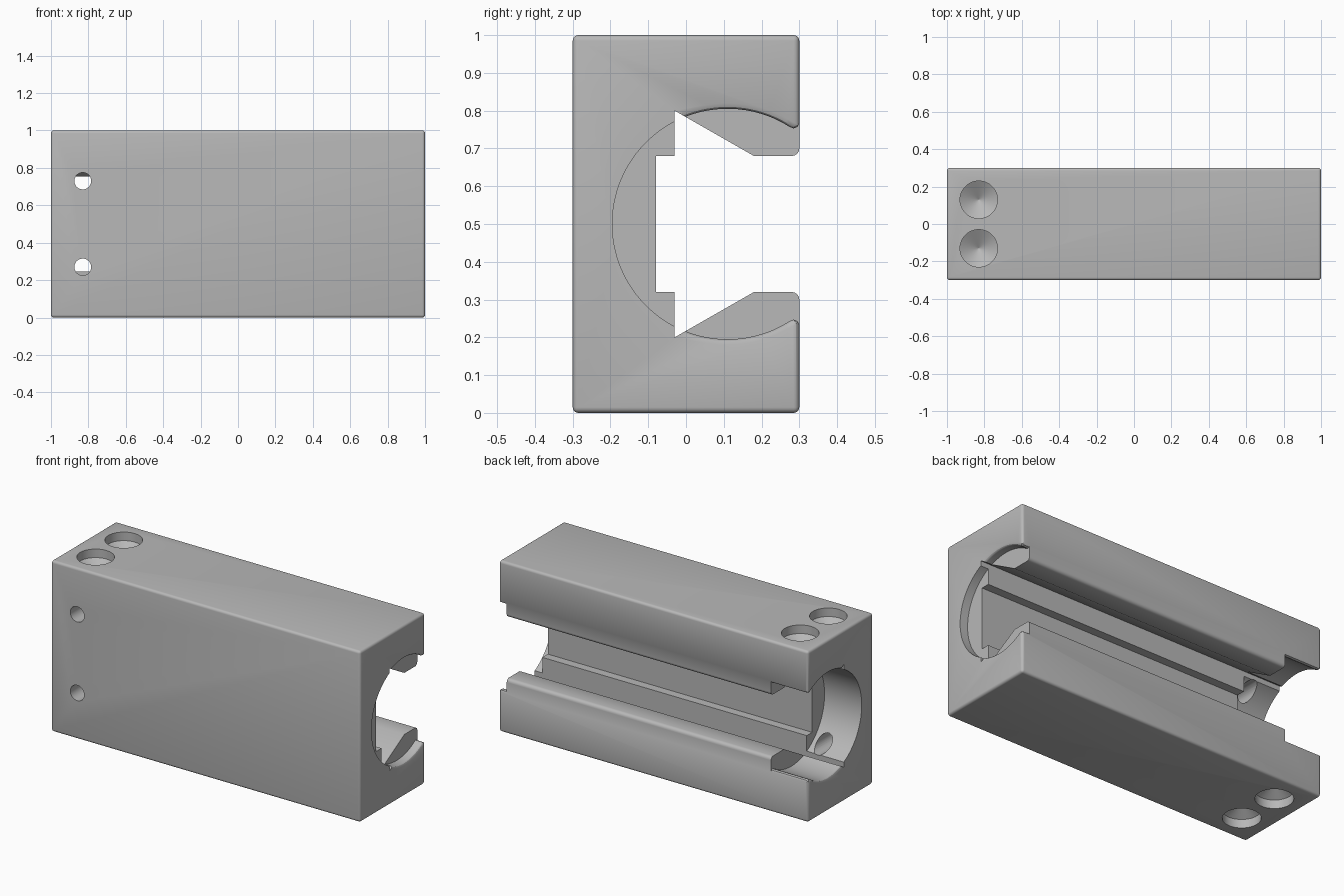
import bpy, bmesh
from math import sin, cos, pi, sqrt, acos

if "Cube" in bpy.data.objects:
    bpy.data.objects.remove(bpy.data.objects["Cube"], do_unlink=True)

grey = bpy.data.materials.new("plain_grey")
grey.use_nodes = True
grey.diffuse_color = (0.48, 0.48, 0.48, 1)
grey.node_tree.nodes["Principled BSDF"].inputs["Base Color"].default_value = grey.diffuse_color


def make_object(name, bm):
    bmesh.ops.recalc_face_normals(bm, faces=bm.faces)
    mesh = bpy.data.meshes.new(name)
    bm.to_mesh(mesh)
    bm.free()
    mesh.materials.append(grey)
    obj = bpy.data.objects.new(name, mesh)
    bpy.context.collection.objects.link(obj)
    return obj


def loft(name, rings):
    """Closed solid through a list of equal-length rings of points."""
    bm = bmesh.new()
    loops = [[bm.verts.new(p) for p in ring] for ring in rings]
    n = len(loops[0])
    for a, b in zip(loops, loops[1:]):
        for i in range(n):
            j = (i + 1) % n
            bm.faces.new((a[i], a[j], b[j], b[i]))
    bm.faces.new(loops[0])
    bm.faces.new(loops[-1])
    return make_object(name, bm)


def cut(body, cutter):
    cutter.hide_render = True
    mod = body.modifiers.new("cut", 'BOOLEAN')
    mod.operation = 'DIFFERENCE'
    mod.solver = 'EXACT'
    mod.object = cutter
    bpy.context.view_layer.objects.active = body
    bpy.ops.object.modifier_apply(modifier=mod.name)
    bpy.data.objects.remove(cutter, do_unlink=True)


def mirrored(half, x):
    """Mirror a (y, height above centre) half profile into a closed ring."""
    return ([(x, y, 0.5 + h) for y, h in half]
            + [(x, y, 0.5 - h) for y, h in reversed(half)])


# Block with rounded edges
FILLET = 0.015
bm = bmesh.new()
bmesh.ops.create_cube(bm, size=1)
for v in bm.verts:
    v.co = (v.co.x * 2, v.co.y * 0.6, v.co.z + 0.5)
bmesh.ops.bevel(bm, geom=bm.edges[:], offset=FILLET, segments=4,
                profile=0.5, affect='EDGES')
body = make_object("housing_block", bm)

# Long slot with undercut grooves and rounded lips
slot = [(-0.08, 0.18), (-0.03, 0.18), (-0.03, 0.30), (0.18, 0.18)]
for i in range(5):
    a = i * pi / 8
    slot.append((0.28 + 0.02 * sin(a), 0.20 - 0.02 * cos(a)))
slot.append((0.4, 0.20))
cut(body, loft("slot_cutter", [mirrored(slot, x) for x in (-1.2, 1.2)]))

# Round end pockets, flared at the mouth and the end face
RADIUS, CENTRE = 0.305, 0.11


def pocket_ring(x, flare):
    half = []
    last = pi - acos((0.275 - CENTRE) / RADIUS)
    steps = 40
    for i in range(steps + 1):
        a = last * (i + 0.5) / (steps + 0.5)
        y = CENTRE - RADIUS * cos(a)
        grow = flare if y > -0.01 else 0
        half.append((CENTRE - (RADIUS + grow) * cos(a), (RADIUS + grow) * sin(a)))
    for y, h in ((0.285, 0.253), (0.295, 0.257), (0.30, 0.266), (0.35, 0.30)):
        half.append((y + flare * 0.5, h + flare))
    return mirrored(half, x)


for side, depth in ((1, 0.05), (-1, 0.24)):
    rings = [pocket_ring(side * (1 - depth), 0)]
    for i in range(5):
        t = i / 4
        rings.append(pocket_ring(side * (1 - FILLET + FILLET * t),
                                 FILLET * (1 - sqrt(1 - t * t))))
    rings.append(pocket_ring(side * 1.1, FILLET))
    cut(body, loft("pocket_cutter", rings))


def circle(r, place, count=48):
    return [place(r * cos(2 * pi * i / count), r * sin(2 * pi * i / count))
            for i in range(count)]


# Drilled sockets with conical floors, top and bottom
HOLE_X = -0.83
for top in (True, False):
    for y0 in (-0.13, 0.13):
        rings = []
        for r, depth in ((0.1, -0.1), (0.1, 0.05), (0.001, 0.11)):
            z = 1 - depth if top else depth
            rings.append(circle(r, lambda u, v: (HOLE_X + u, y0 + v, z)))
        cut(body, loft("socket_cutter", rings))

# Small holes from the front into the deep pocket
for z0 in (0.27, 0.73):
    rings = [circle(0.045, lambda u, v: (HOLE_X + u, y, z0 + v), 32)
             for y in (-0.4, 0.08)]
    cut(body, loft("hole_cutter", rings))

# Smooth rounded areas, keep edges sharp
bpy.ops.object.select_all(action='DESELECT')
body.select_set(True)
bpy.context.view_layer.objects.active = body
bpy.ops.object.shade_smooth_by_angle(angle=pi / 6)
